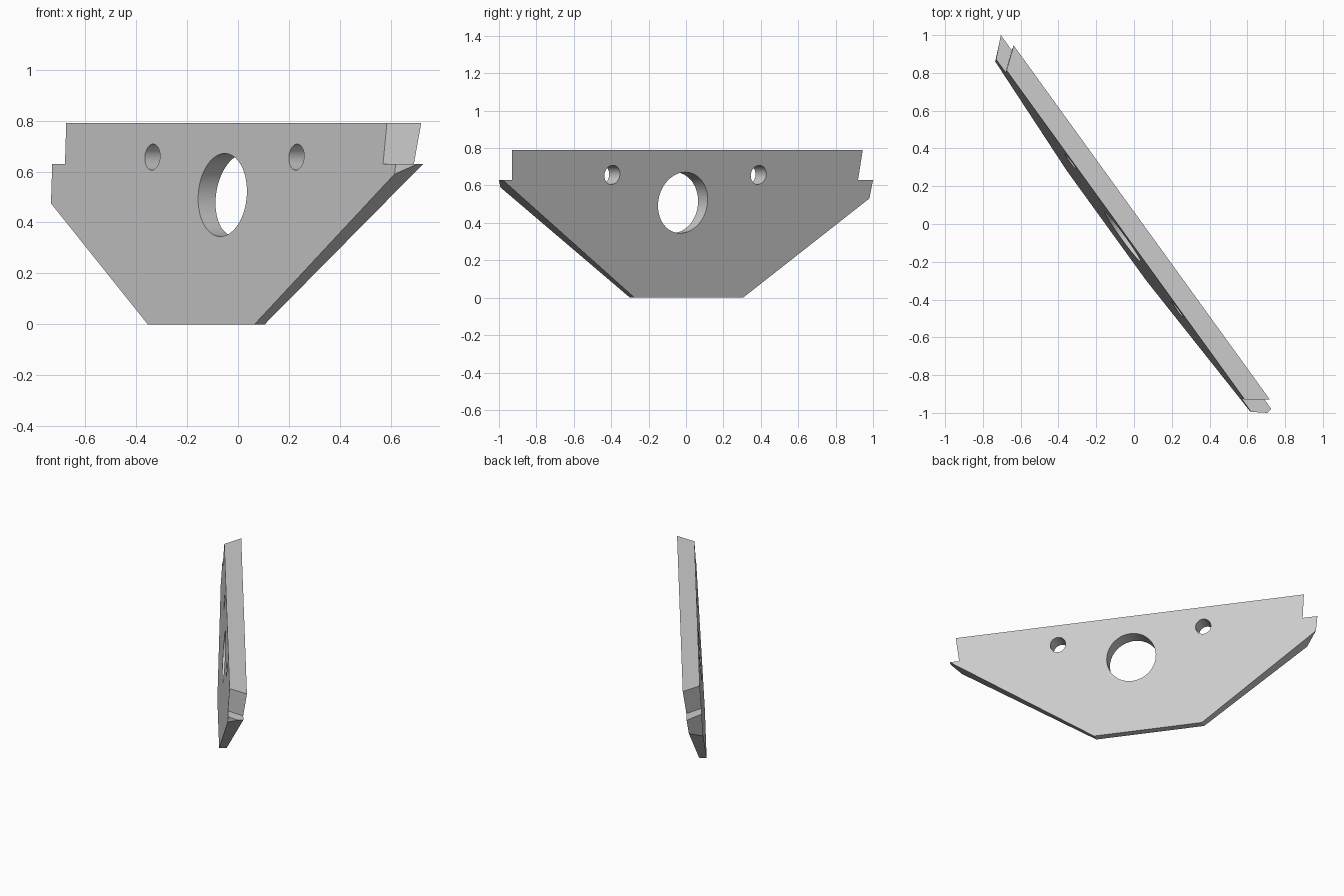
import bpy, bmesh, math
from mathutils import Vector, Matrix

cube = bpy.data.objects.get("Cube")
if cube:
    bpy.data.objects.remove(cube, do_unlink=True)

# Plate axes: along its length and out of its front face
ALONG = Vector((0.586, -0.81, 0))
OUT = Vector((-0.81, -0.586, 0))
TOP = 0.79

grey = bpy.data.materials.new("light grey")
grey.use_nodes = True
colour = (0.6, 0.6, 0.6, 1)
grey.diffuse_color = colour
grey.node_tree.nodes["Principled BSDF"].inputs["Base Color"].default_value = colour


def front_point(x, z):
    """Point of the leaning front face at a given x and height."""
    d = 0.123 - 0.053 * z / TOP
    s = (x - OUT.x * d) / ALONG.x
    return ALONG * s + OUT * d + Vector((0, 0, z))


def back_point(y, z):
    """Point of the leaning back face at a given y and height."""
    d = 0.076 - 0.114 * z / TOP
    s = (y - OUT.y * d) / ALONG.y
    return ALONG * s + OUT * d + Vector((0, 0, z))


# Outlines, from the top left corner round the bottom to the top right corner
LEDGE = 0.63
front = [(-0.675, TOP), (-0.68, LEDGE), (-0.73, LEDGE), (-0.735, 0.475), (-0.355, 0),
         (0.065, 0), (0.615, 0.59), (0.62, LEDGE), (0.57, LEDGE), (0.585, TOP)]
back = [(0.945, TOP), (0.92, LEDGE), (1.0, LEDGE), (0.98, 0.53), (0.305, 0),
        (-0.275, 0), (-0.98, LEDGE), (-0.93, LEDGE), (-0.93, TOP)]

# Tapered plate
bm = bmesh.new()
f = [bm.verts.new(front_point(*p)) for p in front]
b = [bm.verts.new(back_point(*p)) for p in back]
tip = bm.verts.new((0.705, -1.0, LEDGE))
bm.faces.new(f)
bm.faces.new(b[::-1])
for i in range(5):
    bm.faces.new((f[i], b[i], b[i + 1], f[i + 1]))
bm.faces.new((f[5], b[5], b[6], tip, f[6]))     # right slope
bm.faces.new((f[6], tip, f[7]))                 # right end
bm.faces.new((f[7], tip, b[6], b[7], f[8]))     # right ledge
bm.faces.new((f[8], b[7], b[8], f[9]))          # right notch wall
bm.faces.new((f[9], b[8], b[0], f[0]))          # top
bmesh.ops.recalc_face_normals(bm, faces=bm.faces)
mesh = bpy.data.meshes.new("bracket_plate")
bm.to_mesh(mesh)
bm.free()
mesh.materials.append(grey)
plate = bpy.data.objects.new("bracket_plate", mesh)
bpy.context.collection.objects.link(plate)
bpy.context.view_layer.objects.active = plate


def drill(name, s, z, radius):
    """Cut a round hole straight through the plate."""
    bpy.ops.mesh.primitive_cylinder_add(vertices=64, radius=radius, depth=1)
    cutter = bpy.context.object
    cutter.name = name
    cutter.hide_render = True
    cutter.data.materials.append(grey)
    spin = OUT.to_track_quat('Z', 'Y').to_matrix().to_4x4()
    cutter.data.transform(Matrix.Translation(ALONG * s + Vector((0, 0, z))) @ spin)
    cut = plate.modifiers.new(name, 'BOOLEAN')
    cut.operation = 'DIFFERENCE'
    cut.solver = 'EXACT'
    cut.object = cutter
    bpy.context.view_layer.objects.active = plate
    bpy.ops.object.modifier_apply(modifier=name)
    bpy.data.objects.remove(cutter, do_unlink=True)


drill("centre_hole", 0.019, 0.508, 0.163)
drill("left_bolt_hole", 0.501, 0.657, 0.051)
drill("right_bolt_hole", -0.465, 0.657, 0.051)

bpy.ops.object.select_all(action='DESELECT')
plate.select_set(True)
bpy.context.view_layer.objects.active = plate
bpy.ops.object.shade_smooth_by_angle(angle=math.radians(20))
